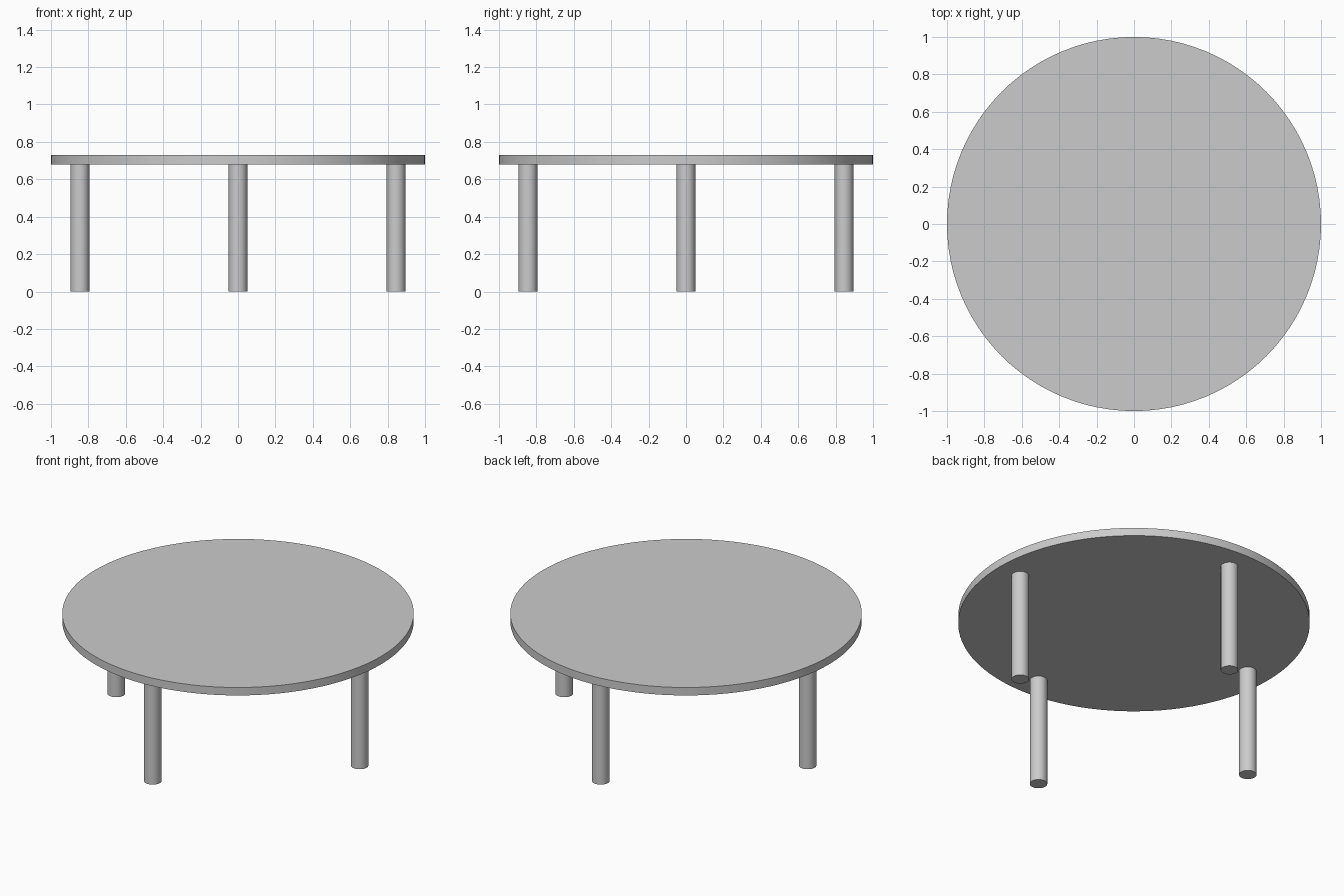
import bpy
from math import cos, sin, pi

if "Cube" in bpy.data.objects:
    bpy.data.objects.remove(bpy.data.objects["Cube"])

TOP_Z, UNDER_Z = 0.73, 0.68   # tabletop upper and lower faces
LEG_RADIUS, LEG_OFFSET = 0.05, 0.845


def cylinder(name, radius, z0, z1, x=0.0, y=0.0, sides=32):
    """Capped upright cylinder between two heights."""
    bpy.ops.mesh.primitive_cylinder_add(
        vertices=sides, radius=radius, depth=z1 - z0,
        location=(x, y, (z0 + z1) / 2))
    obj = bpy.context.object
    obj.name = name
    bpy.ops.object.shade_smooth_by_angle()
    return obj


# Round tabletop
cylinder("tabletop", 1.0, UNDER_Z, TOP_Z, sides=96)

# Four legs, one on each axis
for i, side in enumerate(("right", "back", "left", "front")):
    a = i * pi / 2
    cylinder(f"{side}_leg", LEG_RADIUS, 0.0, UNDER_Z,
             LEG_OFFSET * cos(a), LEG_OFFSET * sin(a), sides=24)
